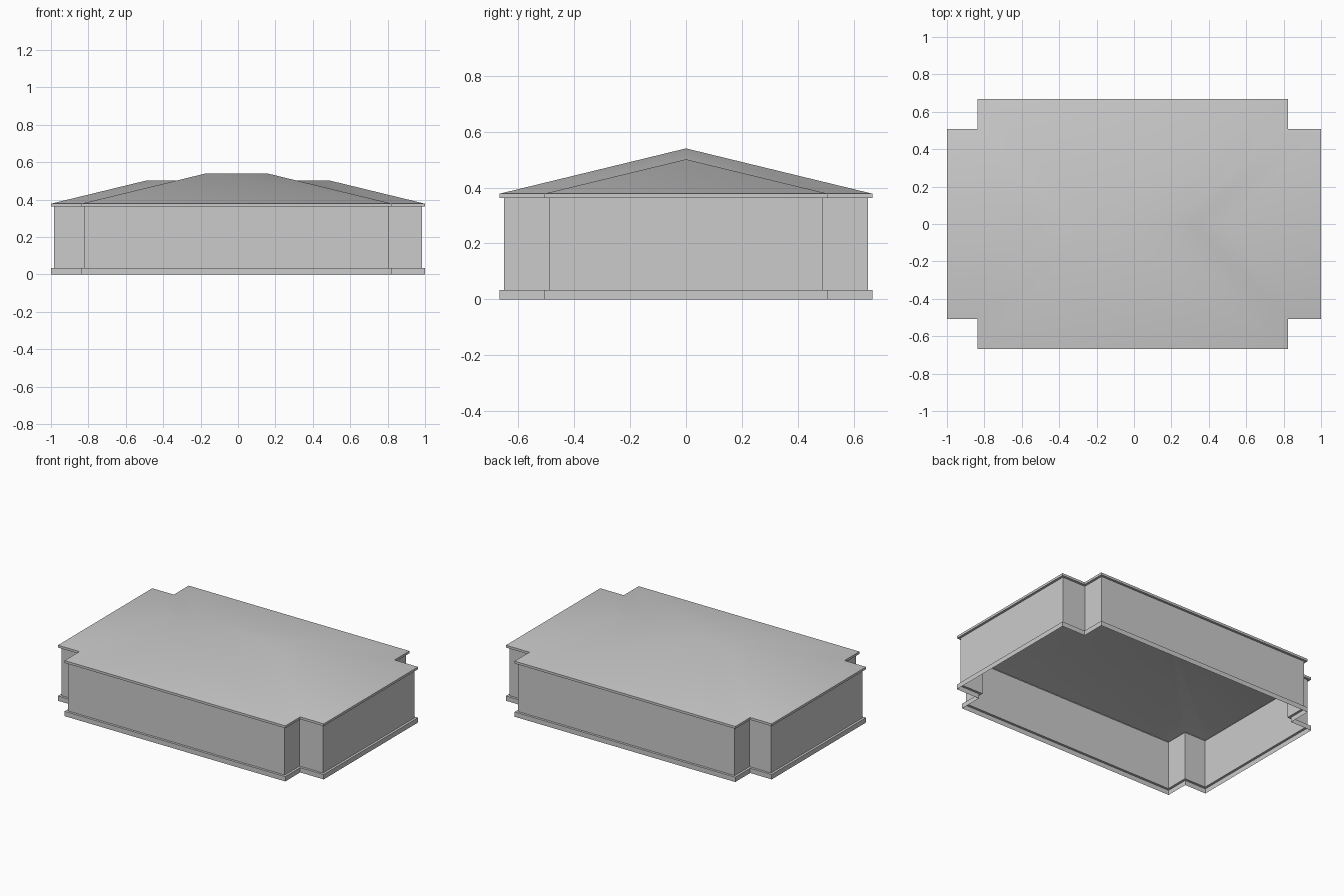
import bpy

cube = bpy.data.objects.get("Cube")
if cube:
    bpy.data.objects.remove(cube, do_unlink=True)

grey = bpy.data.materials.new("light grey")
grey.use_nodes = True
colour = (0.6, 0.6, 0.6, 1)
grey.diffuse_color = colour
grey.node_tree.nodes["Principled BSDF"].inputs["Base Color"].default_value = colour

# Cross-shaped plan: a wide wing block crossing a deep main block
LEFT, RIGHT, DEPTH = -0.838, 0.823, 0.667
WING_X, WING_Y = 1.0, 0.507
OVERHANG = 0.016
EAVE, PITCH = 0.378, 0.243


def outline(inset):
    """Plan of the building, counter-clockwise, pulled in by inset."""
    l, r, d = LEFT + inset, RIGHT - inset, DEPTH - inset
    x, y = WING_X - inset, WING_Y - inset
    return [(l, -d), (r, -d), (r, -y), (x, -y), (x, y), (r, y),
            (r, d), (l, d), (l, y), (-x, y), (-x, -y), (l, -y)]


def make(name, verts, faces, smooth=False):
    mesh = bpy.data.meshes.new(name)
    mesh.from_pydata(verts, [], faces)
    mesh.materials.append(grey)
    for p in mesh.polygons:
        p.use_smooth = smooth
    obj = bpy.data.objects.new(name, mesh)
    bpy.context.collection.objects.link(obj)
    return obj


def shell(name, profile):
    """Sweep an (inset, height) profile around the plan."""
    verts = [(x, y, z) for inset, z in profile for x, y in outline(inset)]
    n = len(outline(0))
    faces = []
    for ring in range(len(profile) - 1):
        a = ring * n
        for i in range(n):
            j = (i + 1) % n
            faces.append((a + i, a + j, a + n + j, a + n + i))
    return make(name, verts, faces)


# Walls and their projecting bands, open underneath
shell("plinth", [(0, 0), (0, 0.033), (OVERHANG, 0.033)])
shell("walls", [(OVERHANG, 0.033), (OVERHANG, 0.362)])
shell("eave_band", [(OVERHANG, 0.362), (0, 0.362), (0, EAVE)])

# Crossed hip roofs: plan corners, then ridge points along y = 0
roof = [(x, y, EAVE) for x, y in outline(0)]
main_top, wing_top = EAVE + PITCH * DEPTH, EAVE + PITCH * WING_Y
roof += [(LEFT + DEPTH, 0, main_top), (RIGHT - DEPTH, 0, main_top),
         (LEFT + WING_Y, 0, wing_top), (RIGHT - WING_Y, 0, wing_top),
         (WING_Y - WING_X, 0, wing_top), (WING_X - WING_Y, 0, wing_top)]
ML, MR, VL, VR, WL, WR = range(12, 18)
make("roof", roof, [
    (0, 1, ML), (1, MR, ML), (6, 7, ML), (6, ML, MR),    # main slopes
    (1, 2, VR, MR), (5, 6, MR, VR),                      # right hip strips
    (7, 8, VL, ML), (11, 0, ML, VL),                     # left hip strips
    (2, 3, WR, VR), (4, 5, VR, WR), (3, 4, WR),          # right wing
    (8, 9, WL, VL), (10, 11, VL, WL), (9, 10, WL),       # left wing
], smooth=True)
